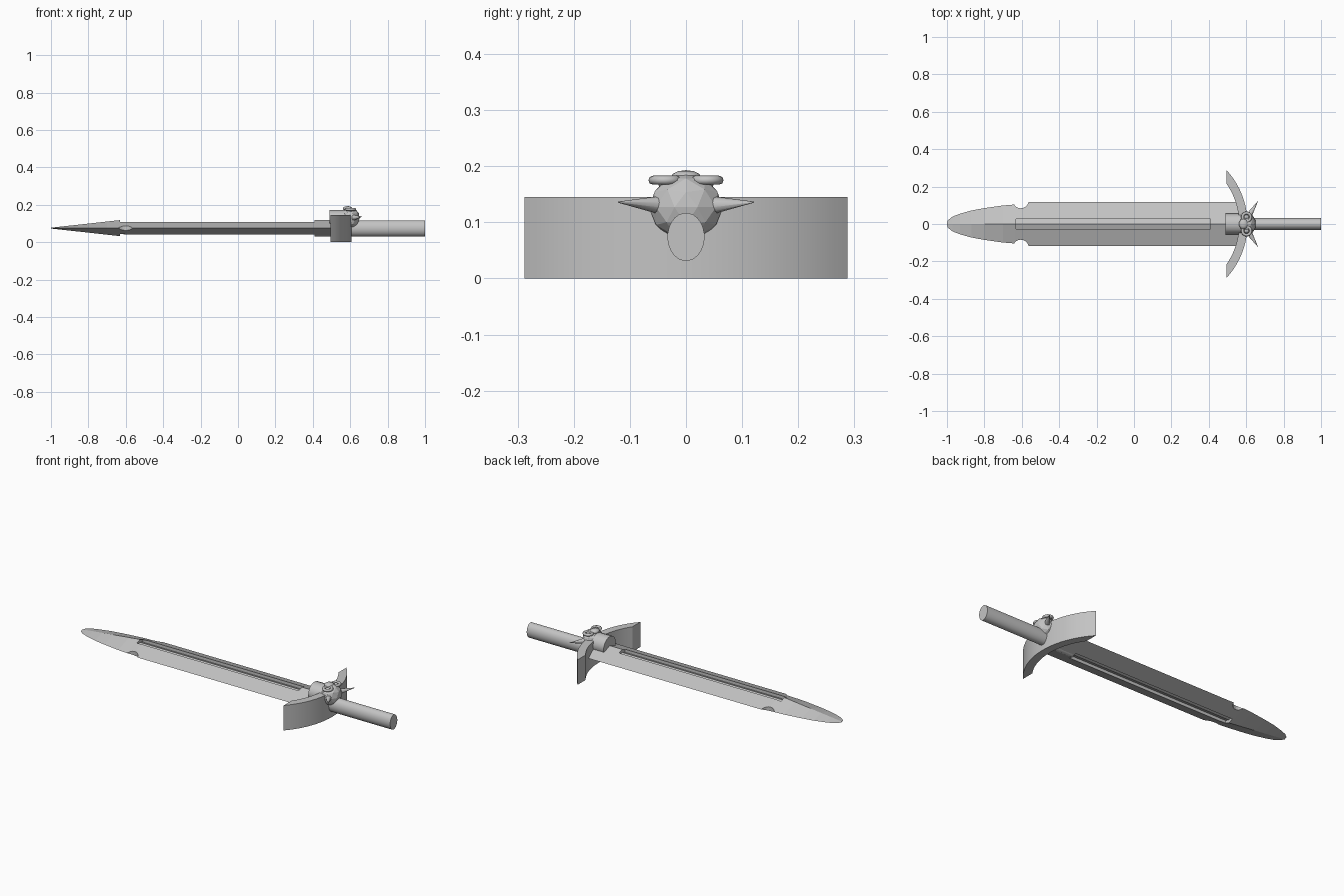
import bpy, bmesh, math
from mathutils import Vector

cube = bpy.data.objects.get("Cube")
if cube:
    bpy.data.objects.remove(cube, do_unlink=True)

steel = bpy.data.materials.new("grey_steel")
steel.use_nodes = True
colour = (0.55, 0.55, 0.55, 1)
steel.diffuse_color = colour
steel.node_tree.nodes["Principled BSDF"].inputs["Base Color"].default_value = colour
MID = 0.075  # height of the sword's centre plane


def finish(name, bm, smooth=None):
    bmesh.ops.recalc_face_normals(bm, faces=bm.faces[:])
    mesh = bpy.data.meshes.new(name)
    bm.to_mesh(mesh)
    bm.free()
    mesh.materials.append(steel)
    ob = bpy.data.objects.new(name, mesh)
    bpy.context.collection.objects.link(ob)
    if smooth:
        bpy.ops.object.select_all(action='DESELECT')
        ob.select_set(True)
        bpy.context.view_layer.objects.active = ob
        bpy.ops.object.shade_smooth_by_angle(angle=math.radians(smooth))
    return ob


def loft(name, rings, smooth=None):
    """Skin a list of equal-length point rings and cap both ends."""
    bm = bmesh.new()
    rows = [[bm.verts.new(p) for p in ring] for ring in rings]
    n = len(rows[0])
    for a, b in zip(rows, rows[1:]):
        for i in range(n):
            j = (i + 1) % n
            bm.faces.new((a[i], a[j], b[j], b[i]))
    bm.faces.new(rows[0])
    bm.faces.new(rows[-1])
    return finish(name, bm, smooth)


def ellipse(x, ry, rz, z, n):
    turn = [2 * math.pi * (i + 0.5) / n for i in range(n)]
    return [(x, ry * math.cos(t), z + rz * math.sin(t)) for t in turn]


def cut(target, cutter):
    cutter.hide_render = True
    cutter.hide_set(True)
    mod = target.modifiers.new(cutter.name, 'BOOLEAN')
    mod.operation = 'DIFFERENCE'
    mod.solver = 'EXACT'
    mod.object = cutter


def ball(name, centre, radii, detail, smooth=None):
    bm = bmesh.new()
    bmesh.ops.create_icosphere(bm, subdivisions=detail, radius=1)
    for v in bm.verts:
        v.co = Vector(c + r * k for c, r, k in zip(centre, radii, v.co))
    return finish(name, bm, smooth)


# Blade: diamond section that narrows and thins towards the tip
stations = [(-1, .004), (-.995, .02), (-.97, .04), (-.93, .055), (-.87, .072),
            (-.8, .085), (-.7, .099), (-.64, .104), (-.6, .117), (.56, .117)]
RIDGE = 0.044
rings = []
for x, w in stations:
    h = RIDGE * min(1, 0.05 + (x + 1) / 0.4)
    rings.append([(x, w, MID), (x, 0, MID + h), (x, -w, MID), (x, 0, MID - h)])
blade = loft("blade", rings)

# Central grooves on both faces, with a ridged floor
for name, s in (("upper", 1), ("lower", -1)):
    section = [(-.028, .016), (0, .026), (.028, .016), (.028, .08), (-.028, .08)]
    cut(blade, loft(name + "_groove_cutter",
                    [[(x, y, MID + s * z) for y, z in section] for x in (-.63, .41)]))

# Round notches behind the tip
for name, s in (("left", 1), ("right", -1)):
    circle = [(-.605 + .042 * math.cos(i * math.pi / 10),
               s * .126 + .042 * math.sin(i * math.pi / 10)) for i in range(20)]
    cut(blade, loft(name + "_notch_cutter",
                    [[(x, y, z) for x, y in circle] for z in (-.1, .3)]))

# Handle
loft("handle", [ellipse(x, .033, .043, .074, 24) for x in (.42, 1)], 40)

# Crescent guard swept between two arcs
def arc(apex, half, tip=.495, n=20):
    sag = apex - tip
    r = (half * half + sag * sag) / (2 * sag)
    a = math.asin(half / r)
    turn = [a * (2 * i / n - 1) for i in range(n + 1)]
    return [(apex - r + r * math.cos(t), r * math.sin(t)) for t in turn]

loft("guard", [[(xo, yo, 0), (xo, yo, .145), (xi, yi, .145), (xi, yi, 0)]
               for (xo, yo), (xi, yi) in zip(arc(.607, .288), arc(.562, .215))], 30)

# Skull on the guard, face upwards, jaw towards the blade
loft("skull_jaw", [ellipse(x, .056, .054, .118, 16) for x in (.49, .58)], 30)
ball("skull_head", (.6, 0, .127), (.052, .066, .06), 2)
ball("skull_nose", (.585, 0, .18), (.025, .028, .013), 2, 40)

for name, s in (("left", 1), ("right", -1)):
    # Eye ring and eye
    bm = bmesh.new()
    n, m = 16, 8
    grid = []
    for i in range(n):
        a = 2 * math.pi * i / n
        row = []
        for j in range(m):
            b = 2 * math.pi * j / m
            r = .022 + .008 * math.cos(b)
            row.append(bm.verts.new((.602 + r * math.cos(a), s * .037 + r * math.sin(a),
                                     .175 + .008 * math.sin(b))))
        grid.append(row)
    for i in range(n):
        for j in range(m):
            k, l = (i + 1) % n, (j + 1) % m
            bm.faces.new((grid[i][j], grid[k][j], grid[k][l], grid[i][l]))
    finish(name + "_eye_ring", bm, 60)
    ball(name + "_eye", (.602, s * .037, .17), (.013, .013, .012), 2, 60)

    # Horn tapering outwards
    base, tip = Vector((.61, s * .038, .13)), Vector((.662, s * .121, .136))
    bm = bmesh.new()
    bmesh.ops.create_cone(bm, cap_ends=True, segments=10, radius1=.018,
                          radius2=.001, depth=(tip - base).length)
    turn = (tip - base).to_track_quat('Z', 'Y')
    for v in bm.verts:
        v.co = turn @ v.co + (base + tip) / 2
    finish(name + "_horn", bm, 50)
